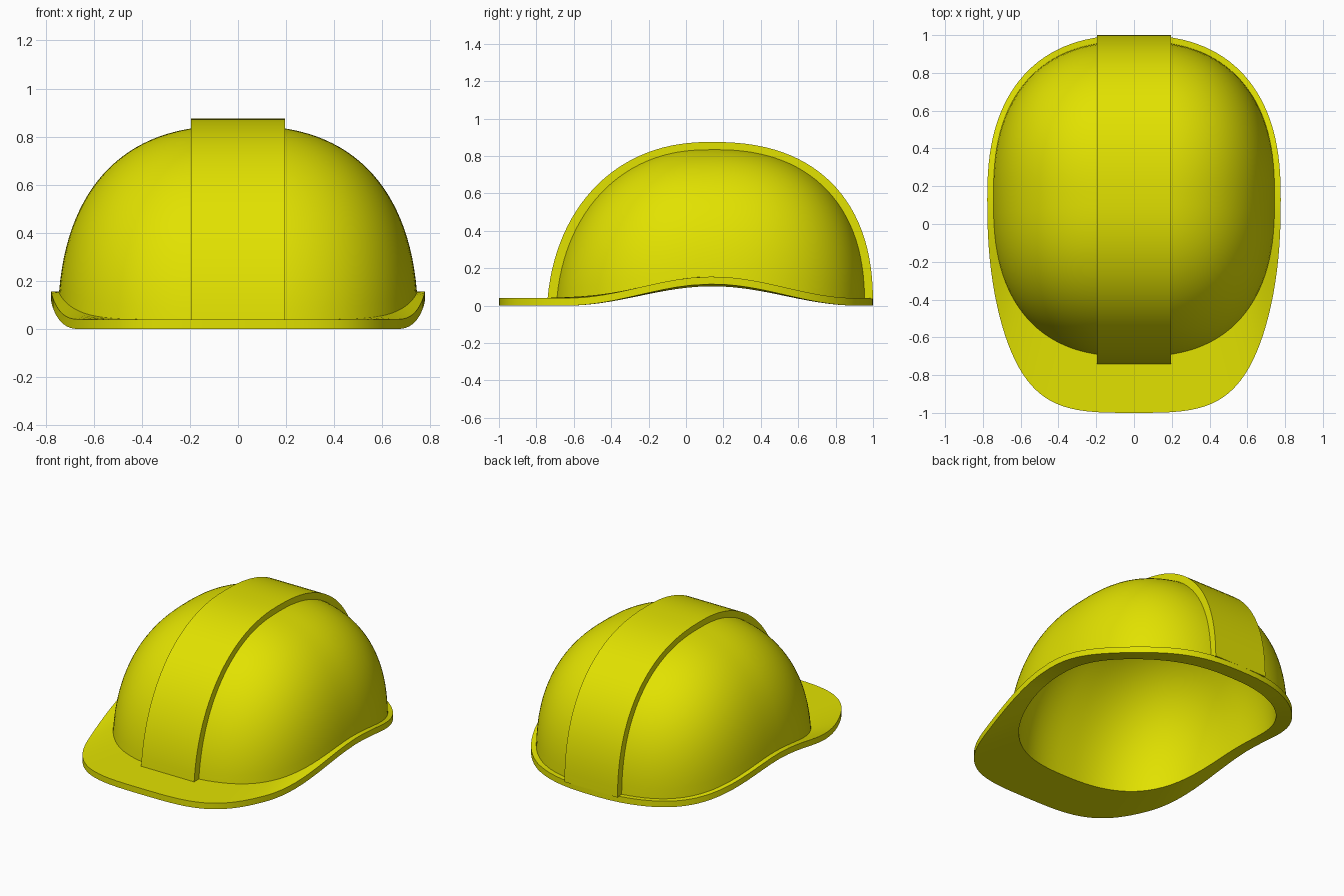
import bpy, bmesh, math

if "Cube" in bpy.data.objects:
    bpy.data.objects.remove(bpy.data.objects["Cube"])

CY = 0.13          # centre of the dome in y
SEG, ROWS = 120, 28

yellow = bpy.data.materials.new("safety yellow")
yellow.diffuse_color = (0.76, 0.76, 0.0, 1)
yellow.use_nodes = True
yellow.node_tree.nodes["Principled BSDF"].inputs["Base Color"].default_value = yellow.diffuse_color


def power(v, e):
    return math.copysign(abs(v) ** e, v)


def plan(a, hx, front, back, nf, nb):
    """Point on a rounded plan outline, with separate front and back halves."""
    s, c = math.sin(a), math.cos(a)
    n, hy = nb, back
    if s < 0:
        n, hy = nb + (nf - nb) * s * s, front
    return hx * power(c, 2 / n), CY + hy * power(s, 2 / n)


def lift(y):
    """Upward sweep of the brim at the sides."""
    d = min(1, abs(y - 0.14) / 0.78)
    return 0.115 * math.cos(d * math.pi / 2) ** 2


def meridian(a, hx, front, back, top, base_off, dip=0.0):
    """Curve from dome base to apex in direction a."""
    s = math.sin(a)
    side = math.cos(a) ** 2
    n = 2.3 + 0.1 * s + 0.2 * side
    d = 0.10 - 0.05 * s - 0.03 * side
    bx, by = plan(a, hx, front, back, 2.5, 2.45)
    low = 0.04 - d
    height = top - low
    r0 = (1 - (d / height) ** n) ** (1 / n)
    w0 = (lift(by) * (1 - dip) + base_off - low) / height
    t0 = math.asin(w0 ** (n / 2))
    pts = []
    for i in range(ROWS):
        t = t0 + (math.pi / 2 - t0) * i / ROWS
        r = math.cos(t) ** (2 / n) / r0
        pts.append((bx * r, CY + (by - CY) * r, low + height * math.sin(t) ** (2 / n)))
    return pts


def finish(name, bm):
    bmesh.ops.recalc_face_normals(bm, faces=bm.faces)
    me = bpy.data.meshes.new(name)
    bm.to_mesh(me)
    bm.free()
    ob = bpy.data.objects.new(name, me)
    bpy.context.collection.objects.link(ob)
    me.materials.append(yellow)
    bpy.ops.object.select_all(action='DESELECT')
    ob.select_set(True)
    bpy.context.view_layer.objects.active = ob
    bpy.ops.object.shade_smooth_by_angle(angle=math.radians(35))
    return ob


# Hollow shell with brim: inner dome, underside, rim, top of brim, outer dome
bm = bmesh.new()
cols = []
for k in range(SEG):
    a = 2 * math.pi * k / SEG
    inner = meridian(a, 0.692, 0.775, 0.77, 0.795, 0.0, 0.1)
    outer = meridian(a, 0.75, 0.832, 0.838, 0.846, 0.04)
    x, y = plan(a, 0.777, 1.13, 0.87, 3.3, 2.45)
    rim = [(x, y, lift(y)), (x, y, lift(y) + 0.04)]
    cols.append([bm.verts.new(p) for p in inner[::-1] + rim + outer])
for k in range(SEG):
    c, d = cols[k], cols[(k + 1) % SEG]
    for i in range(len(c) - 1):
        bm.faces.new((c[i], d[i], d[i + 1], c[i + 1]))
for row, z in ((0, 0.795), (-1, 0.846)):
    apex = bm.verts.new((0, CY, z))
    for k in range(SEG):
        bm.faces.new((cols[k][row], cols[(k + 1) % SEG][row], apex))
finish("helmet_shell", bm)


# Raised centre band running front to back over the dome
def arch(front, back, top):
    f = meridian(-math.pi / 2, 0.7, front, back, top, 0.035)
    b = meridian(math.pi / 2, 0.7, front, back, top, 0.035)
    return [p[1:] for p in f] + [(CY, top)] + [p[1:] for p in b[::-1]]


bm = bmesh.new()
over, under = arch(0.87, 0.87, 0.875), arch(0.805, 0.805, 0.82)
sides = [[[bm.verts.new((x, *p)) for p in path] for path in (over, under)]
         for x in (-0.195, 0.195)]
(lo, lu), (ro, ru) = sides
loops = [lo, ro, ru, lu]
for j in range(4):
    p, q = loops[j], loops[(j + 1) % 4]
    for i in range(len(p) - 1):
        bm.faces.new((p[i], p[i + 1], q[i + 1], q[i]))
for i in (0, -1):
    bm.faces.new([l[i] for l in loops])
finish("centre_band", bm)
